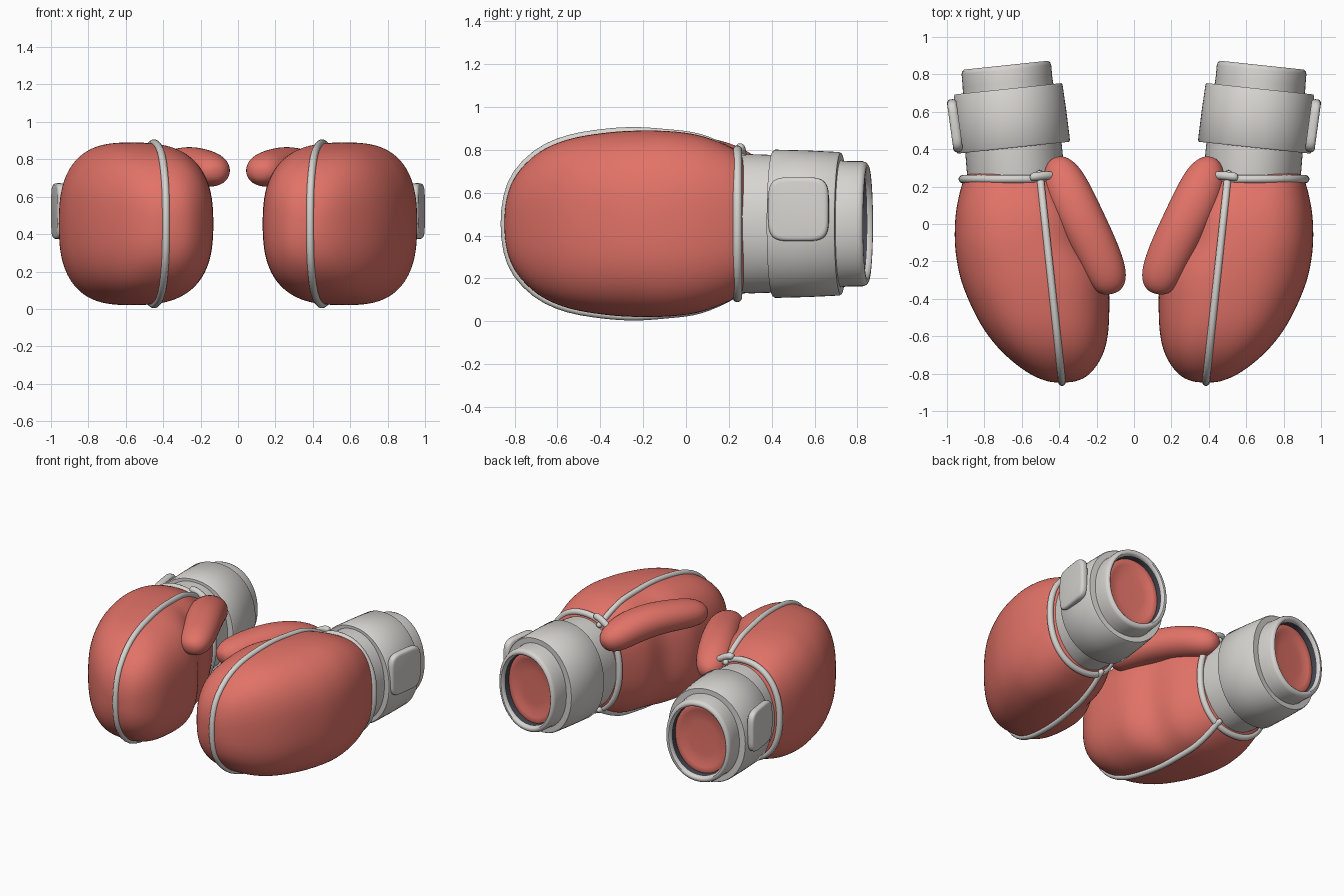
import bpy, bmesh, math
from mathutils import Vector

if "Cube" in bpy.data.objects:
    bpy.data.objects.remove(bpy.data.objects["Cube"])

def material(name, rgb):
    m = bpy.data.materials.new(name)
    m.diffuse_color = (*rgb, 1)
    m.use_nodes = True
    m.node_tree.nodes["Principled BSDF"].inputs["Base Color"].default_value = m.diffuse_color
    return m

RED = material("red leather", (0.76, 0.17, 0.137))
GREY = material("light grey trim", (0.68, 0.66, 0.635))
DARK = material("dark lining", (0.06, 0.06, 0.08))
X, Y, Z = Vector((1, 0, 0)), Vector((0, 1, 0)), Vector((0, 0, 1))
MID = 0.455

def ring(c, u, v, a, b, n=2.0, count=32):
    """Superellipse of half sizes a, b in the plane u, v."""
    pts = []
    for i in range(count):
        t = math.tau * i / count
        p, q = math.cos(t), math.sin(t)
        pts.append(c + u * math.copysign(abs(p) ** (2 / n), p) * a
                   + v * math.copysign(abs(q) ** (2 / n), q) * b)
    return pts

def loft(name, rings, mat, closed=False, subdiv=0, dark_from=None):
    """Skin the rings, then mirror the part to the other glove."""
    bm = bmesh.new()
    rows = [[bm.verts.new(p) for p in r] for r in rings]
    n = len(rows[0])
    for j in range(len(rows) if closed else len(rows) - 1):
        r, s = rows[j], rows[(j + 1) % len(rows)]
        for i in range(n):
            f = bm.faces.new((r[i], r[(i + 1) % n], s[(i + 1) % n], s[i]))
            if dark_from is not None and j >= dark_from:
                f.material_index = 1
    if not closed:
        bm.faces.new(rows[0])
        f = bm.faces.new(rows[-1])
        f.material_index = 1 if dark_from is not None else 0
    bmesh.ops.recalc_face_normals(bm, faces=bm.faces)
    me = bpy.data.meshes.new(name)
    bm.to_mesh(me)
    bm.free()
    me.materials.append(mat)
    if dark_from is not None:
        me.materials.append(DARK)
    ob = bpy.data.objects.new(name, me)
    bpy.context.collection.objects.link(ob)
    bpy.ops.object.select_all(action='DESELECT')
    ob.select_set(True)
    bpy.context.view_layer.objects.active = ob
    if subdiv:
        me.shade_smooth()
        ob.modifiers.new("smooth", 'SUBSURF').levels = subdiv
        ob.modifiers["smooth"].render_levels = subdiv
    else:
        bpy.ops.object.shade_smooth_by_angle(angle=math.radians(40))
    mirror = ob.modifiers.new("pair", 'MIRROR')
    mirror.use_mirror_merge = False
    return ob

def tube(name, path, radius, normal, closed=False):
    """Round cord along a roughly planar path with the given plane normal."""
    rings, n = [], len(path)
    for i, p in enumerate(path):
        a = path[i - 1] if closed or i else p
        b = path[(i + 1) % n] if closed or i < n - 1 else p
        side = normal.cross((b - a).normalized()).normalized()
        rings.append(ring(p, normal, side, radius, radius, count=10))
    loft(name, rings, GREY, closed, 1)

# Mitten body: y, inner x, outer x, half height
BODY = [(-0.848, 0.35, 0.43, 0.04), (-0.838, 0.29, 0.48, 0.13),
        (-0.80, 0.225, 0.57, 0.232), (-0.70, 0.16, 0.697, 0.333),
        (-0.60, 0.137, 0.782, 0.382), (-0.50, 0.13, 0.845, 0.411),
        (-0.35, 0.129, 0.912, 0.431), (-0.27, 0.14, 0.936, 0.436),
        (-0.19, 0.18, 0.951, 0.438), (-0.12, 0.23, 0.959, 0.437),
        (-0.05, 0.25, 0.961, 0.433), (0.03, 0.26, 0.958, 0.423),
        (0.10, 0.29, 0.949, 0.406), (0.20, 0.345, 0.926, 0.366),
        (0.25, 0.372, 0.908, 0.335), (0.285, 0.40, 0.88, 0.30)]
POW = 2.6
loft("mitten_body", [ring(Vector(((a + b) / 2, y, MID)), X, Z, (b - a) / 2, h, POW)
                     for y, a, b, h in BODY], RED, subdiv=2)

# Thumb: x, y, z, half width, half thickness
THUMB = [(0.41, 0.355, 0.67, 0.025, 0.025), (0.405, 0.33, 0.68, 0.07, 0.07),
         (0.388, 0.26, 0.70, 0.112, 0.10), (0.345, 0.15, 0.74, 0.128, 0.11),
         (0.27, 0.0, 0.765, 0.125, 0.108), (0.195, -0.15, 0.758, 0.12, 0.10),
         (0.145, -0.27, 0.742, 0.112, 0.094), (0.122, -0.34, 0.73, 0.085, 0.07),
         (0.113, -0.373, 0.725, 0.035, 0.03)]
rings = []
for i, (x, y, z, w, t) in enumerate(THUMB):
    a, b = Vector(THUMB[max(i - 1, 0)][:3]), Vector(THUMB[min(i + 1, len(THUMB) - 1)][:3])
    d = (b - a).normalized()
    u = d.cross(Z).normalized()
    rings.append(ring(Vector((x, y, z)), u, u.cross(d), w, t, 2.1, 20))
loft("thumb", rings, RED, subdiv=2)

# Seam piping over the fist, in a nearly upright plane
upper = []
for y, a, b, h in BODY[1:-1]:
    x = 0.505 + (y - 0.28) * 0.107
    k = min(abs(x - (a + b) / 2) / ((b - a) / 2), 0.99)
    upper.append(Vector((x, y, h * (1 - k ** POW) ** (1 / POW))))
upper.append(Vector((0.507, 0.29, upper[-1].z - 0.01)))
up = [p + Z * MID for p in reversed(upper)]
down = [Vector((p.x, p.y, MID - p.z)) for p in upper]
tip = Vector((0.385, -0.85, MID))
tube("seam_piping", up + [tip] + down, 0.021, Vector((1, -0.107, 0)).normalized())

# Piping ring where the mitten meets the cuff, with a short cord beside the thumb
tube("wrist_piping", ring(Vector((0.64, 0.24, MID)), X, Z, 0.277, 0.345, 2.2, 48),
     0.023, Y, True)
tube("wrist_cord", [Vector((0.42, 0.26, 0.745)), Vector((0.47, 0.26, 0.785)),
                    Vector((0.52, 0.255, 0.81)), Vector((0.56, 0.25, 0.81))], 0.024, Y)

# Cuff parts share a slightly splayed axis
AXIS = Vector((0.09, 0.996, 0))
SIDE = Vector((0.994, -0.105, 0))

def on_axis(s):
    return Vector((0.635 + 0.09 * (s - 0.3), s, MID))

def cuff(name, profile, mat, dark_from=None):
    loft(name, [ring(on_axis(s), SIDE, Z, a, b, 2.1, 64) for s, a, b in profile],
         mat, dark_from=dark_from)

cuff("cuff_sleeve", [(0.20, 0.25, 0.315), (0.30, 0.26, 0.325), (0.50, 0.258, 0.318),
                     (0.76, 0.241, 0.292), (0.825, 0.241, 0.292), (0.841, 0.236, 0.286),
                     (0.849, 0.226, 0.274), (0.849, 0.214, 0.262), (0.841, 0.206, 0.252),
                     (0.825, 0.203, 0.248), (0.74, 0.203, 0.248)], GREY, dark_from=9)
cuff("cuff_strap", [(0.408, 0.25, 0.31), (0.408, 0.299, 0.34), (0.416, 0.305, 0.346),
                    (0.57, 0.30, 0.342), (0.715, 0.292, 0.335), (0.723, 0.287, 0.33),
                    (0.723, 0.23, 0.28)], GREY)
cuff("inner_padding", [(0.745, 0.20, 0.245), (0.785, 0.20, 0.245), (0.79, 0.185, 0.23),
                       (0.785, 0.165, 0.205), (0.775, 0.14, 0.175), (0.772, 0.10, 0.12),
                       (0.772, 0.02, 0.025)], RED)

# Rounded fastening tab on the outer side of the strap
out = Vector((0.991, -0.135, 0))
along = Vector((0.135, 0.991, 0))
tab = Vector((0.962, 0.525, 0.523))
loft("strap_tab", [ring(tab + out * d, along, Z, 0.142 - e, 0.149 - e, 4.5, 48)
                   for d, e in [(-0.03, 0.012), (-0.022, 0.003), (-0.012, 0), (0.006, 0),
                                (0.014, 0.003), (0.019, 0.01), (0.021, 0.02)]], GREY)
